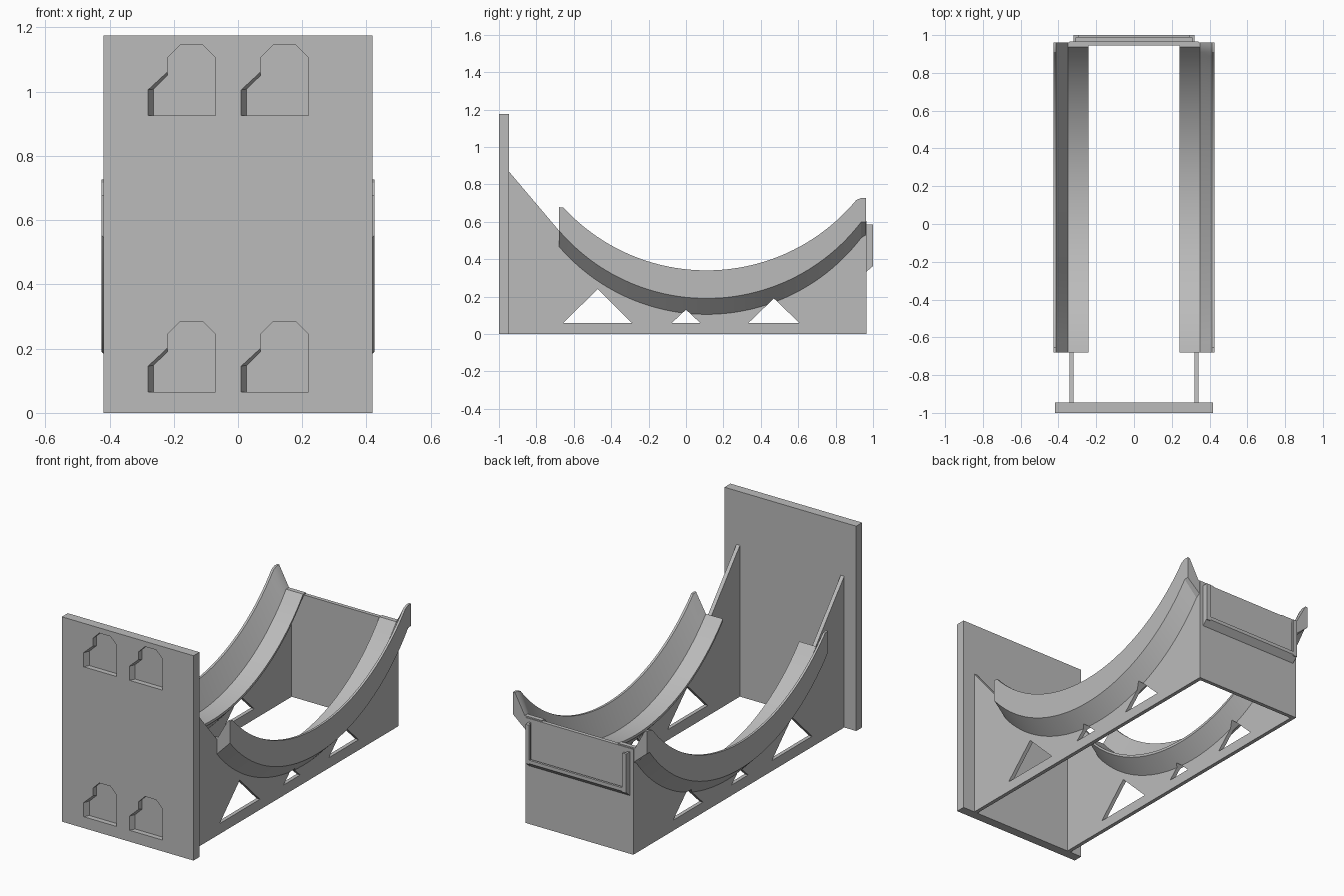
import bpy
import bmesh
from math import sqrt

cube = bpy.data.objects.get("Cube")
if cube:
    bpy.data.objects.remove(cube, do_unlink=True)

grey = bpy.data.materials.new("plain grey")
grey.use_nodes = True
GREY = (0.5, 0.5, 0.5, 1)
grey.diffuse_color = GREY
grey.node_tree.nodes["Principled BSDF"].inputs["Base Color"].default_value = GREY


def loft(name, rings):
    """Join matching closed rings of points into a capped solid."""
    bm = bmesh.new()
    loops = [[bm.verts.new(p) for p in ring] for ring in rings]
    n = len(loops[0])
    for a, b in zip(loops, loops[1:]):
        for i in range(n):
            j = (i + 1) % n
            bm.faces.new((a[i], a[j], b[j], b[i]))
    bm.faces.new(loops[0])
    bm.faces.new(loops[-1])
    bmesh.ops.recalc_face_normals(bm, faces=bm.faces)
    mesh = bpy.data.meshes.new(name)
    bm.to_mesh(mesh)
    bm.free()
    mesh.materials.append(grey)
    obj = bpy.data.objects.new(name, mesh)
    bpy.context.collection.objects.link(obj)
    return obj


def side_profile(name, pts, x0, x1):
    return loft(name, [[(x, y, z) for y, z in pts] for x in (x0, x1)])


def box(name, x0, x1, y0, y1, z0, z1):
    return side_profile(name, [(y0, z0), (y1, z0), (y1, z1), (y0, z1)], x0, x1)


def activate(obj):
    bpy.ops.object.select_all(action='DESELECT')
    obj.select_set(True)
    bpy.context.view_layer.objects.active = obj


def cut(obj, cutters):
    activate(obj)
    for cutter in cutters:
        cutter.hide_render = True
        mod = obj.modifiers.new("cut", 'BOOLEAN')
        mod.operation = 'DIFFERENCE'
        mod.solver = 'EXACT'
        mod.object = cutter
        bpy.ops.object.modifier_apply(modifier=mod.name)


def discard(cutters):
    for cutter in cutters:
        bpy.data.objects.remove(cutter, do_unlink=True)


# Mounting plate with four hook pockets
plate = box("mounting_plate", -0.418, 0.418, -1, -0.946, 0, 1.175)
mouth = [(0, 0), (0.21, 0), (0.21, 0.18), (0.17, 0.22),
         (0.10, 0.22), (0.06, 0.18), (0.06, 0.14), (0, 0.08)]
floor = [(0.017, 0), *mouth[1:6], (0.06, 0.125), (0.017, 0.083)]
pockets = []
for px in (-0.28, 0.01):
    for pz in (0.065, 0.925):
        slope = 0.3
        front = [(px + a + (b[0] - c[0]) * -slope, pz + a2)
                 for (a, a2), b, c in zip(mouth, floor, mouth)]
        pockets.append(loft("pocket_cutter", [
            [(x, -1.009, z) for x, z in front],
            [(px + x, -0.97, pz + z) for x, z in floor]]))
cut(plate, pockets)
discard(pockets)

# Arc shared by the cradle and the walls
R, MID, Y0, Y1 = 1.04, 0.11, -0.68, 0.962
STEPS = 64
ys = [Y0 + (Y1 - Y0) * i / STEPS for i in range(STEPS + 1)]


def rise(y):
    return R - sqrt(R * R - (y - MID) ** 2)


# Triangular windows through both sides
windows = [side_profile("window_cutter", [(a, 0.06), (b, 0.06), ((a + b) / 2, top)], -0.6, 0.6)
           for a, b, top in ((-0.655, -0.29, 0.24), (-0.075, 0.075, 0.13), (0.335, 0.605, 0.19))]


def cradle_section(y, s):
    f = rise(y)
    tip = min(0.34 + f, 0.678 if y < 0 else 0.727)
    shelf = min(0.205 + f, 0.612)
    edge = min(0.19 + f, 0.6)
    under = min(0.105 + f, 0.53)
    pts = [(0.425, tip), (0.412, tip), (0.35, shelf), (0.242, shelf),
           (0.242, edge), (0.32, under), (0.342, under), (0.425, edge)]
    return [(s * x, y, z) for x, z in pts]


for side, s in (("left", 1), ("right", -1)):
    # Side wall, sloping down from the plate and then following the cradle
    top = [(y, min(0.19 + rise(y), 0.6)) for y in ys]
    outline = [(-0.948, 0), (Y1, 0), *reversed(top), (-0.948, 0.87)]
    wall = side_profile(side + "_wall", outline, s * 0.32, s * 0.342)
    cut(wall, windows)
    # Curved cradle rail with raised outer lip and inner shelf
    rail = loft(side + "_cradle_rail", [cradle_section(y, s) for y in ys])
    cut(rail, windows)
    activate(rail)
    bpy.ops.object.shade_smooth_by_angle(angle=0.4)
    # Label holder side post and its retaining lip
    box(side + "_holder_post", s * 0.308, s * 0.32, 0.96, 1.0, 0.36, 0.585)
    box(side + "_holder_lip", s * 0.295, s * 0.31, 0.987, 1.0, 0.36, 0.585)
discard(windows)

# End panel and label holder
box("end_panel", -0.342, 0.342, 0.944, 0.966, 0, 0.605)
side_profile("holder_bottom_rail",
             [(0.96, 0.33), (0.968, 0.335), (1.0, 0.365), (1.0, 0.385),
              (0.987, 0.385), (0.987, 0.372), (0.96, 0.372)], -0.32, 0.32)
